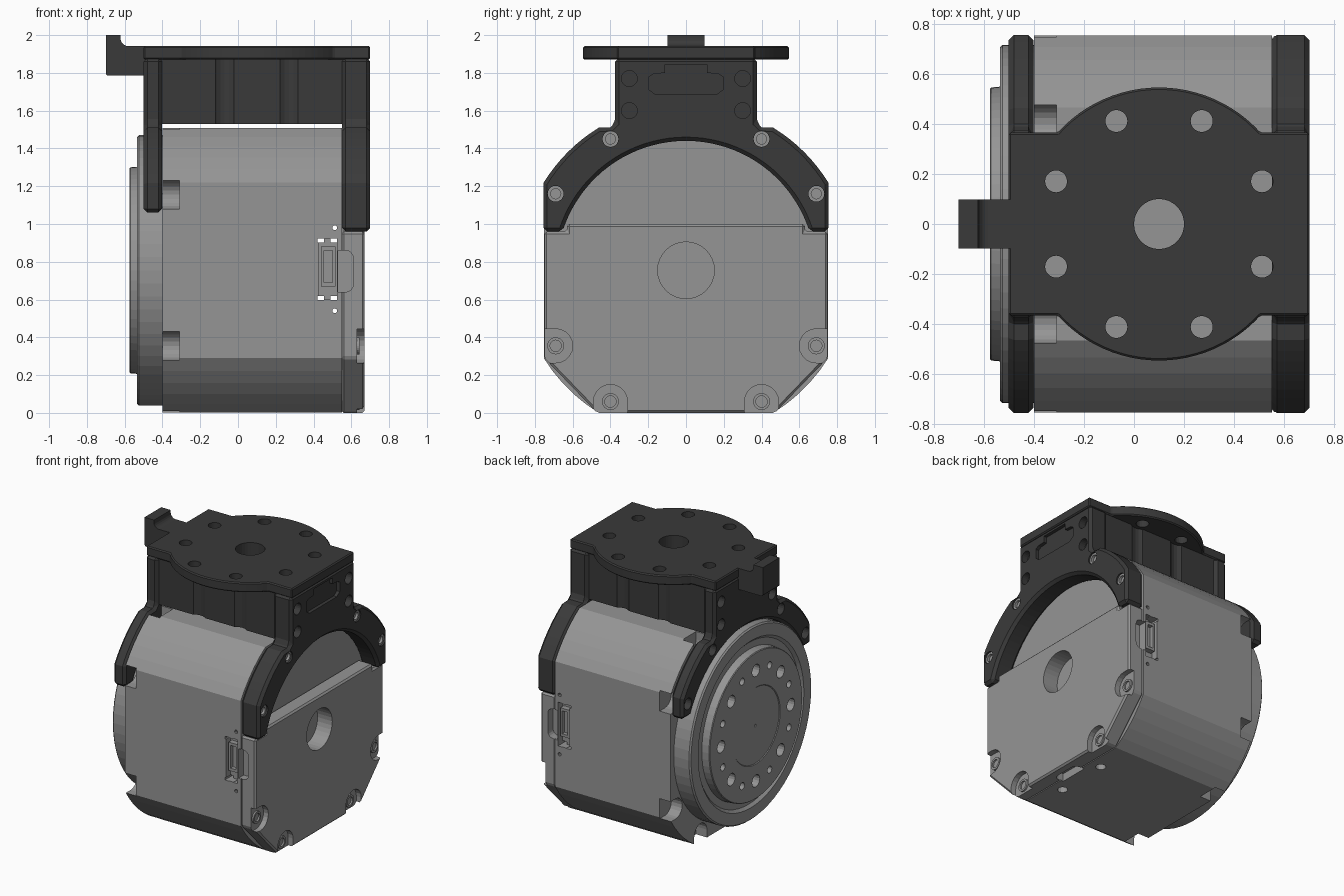
import bpy, bmesh, math
from math import sin, cos, pi, radians, sqrt, asin

if "Cube" in bpy.data.objects:
    bpy.data.objects.remove(bpy.data.objects["Cube"])

CZ = 0.755          # height of the drive axis
R_OUT = 0.885       # radius of the rounded housing corners


def material(name, v):
    m = bpy.data.materials.new(name)
    m.diffuse_color = (v, v, v, 1)
    m.use_nodes = True
    m.node_tree.nodes["Principled BSDF"].inputs["Base Color"].default_value = m.diffuse_color
    return m


GREY = material("aluminium grey", 0.30)
BLACK = material("bracket black", 0.042)


def finish(name, bm, mat):
    bmesh.ops.recalc_face_normals(bm, faces=bm.faces)
    me = bpy.data.meshes.new(name)
    bm.to_mesh(me)
    bm.free()
    ob = bpy.data.objects.new(name, me)
    bpy.context.collection.objects.link(ob)
    if mat:
        me.materials.append(mat)
    return ob


def prism(name, pts, axis, a, b, mat=None):
    """Extrude a 2D outline along an axis from a to b."""
    place = {'x': lambda p, t: (t, p[0], p[1]),
             'y': lambda p, t: (p[0], t, p[1]),
             'z': lambda p, t: (p[0], p[1], t)}[axis]
    bm = bmesh.new()
    lo = [bm.verts.new(place(p, a)) for p in pts]
    hi = [bm.verts.new(place(p, b)) for p in pts]
    bm.faces.new(lo)
    bm.faces.new(hi)
    for i in range(len(pts)):
        j = (i + 1) % len(pts)
        bm.faces.new((lo[i], lo[j], hi[j], hi[i]))
    return finish(name, bm, mat)


def arc(cx, cy, r, a0, a1, n):
    return [(cx + r * cos(radians(a0 + (a1 - a0) * i / n)),
             cy + r * sin(radians(a0 + (a1 - a0) * i / n))) for i in range(n + 1)]


def circle(cx, cy, r, n=24):
    return arc(cx, cy, r, 0, 360, n)[:-1]


def rect(x0, x1, y0, y1):
    return [(x0, y0), (x1, y0), (x1, y1), (x0, y1)]


def mirror(half):
    """Complete a half outline (bottom to top) across the vertical axis."""
    return half + [(-x, y) for x, y in reversed(half)]


def apply(ob, mod):
    bpy.context.view_layer.objects.active = ob
    bpy.ops.object.modifier_apply(modifier=mod.name)


def bevel(ob, w):
    m = ob.modifiers.new("bevel", 'BEVEL')
    m.width, m.segments, m.limit_method, m.angle_limit = w, 1, 'ANGLE', radians(42)
    apply(ob, m)


def cut(ob, pts, axis, a, b):
    c = prism("cutter", pts, axis, a, b)
    c.hide_render = True
    m = ob.modifiers.new("cut", 'BOOLEAN')
    m.operation, m.solver, m.object = 'DIFFERENCE', 'EXACT', c
    apply(ob, m)
    bpy.data.objects.remove(c, do_unlink=True)


def pocket(cx, cz, r, dx, dz):
    """Half-round slot opening outward in direction (dx, dz)."""
    ang = math.degrees(math.atan2(dz, dx))
    pts = arc(cx, cz, r, ang + 90, ang + 270, 10)
    return pts + [(pts[-1][0] + dx * 0.25, pts[-1][1] + dz * 0.25),
                  (pts[0][0] + dx * 0.25, pts[0][1] + dz * 0.25)]


# Motor housing: square with large rounded corners
low = asin(0.465 / R_OUT) * 180 / pi
corner = lambda a0, a1: arc(0, CZ, R_OUT, a0, a1, 5)
half = corner(-(90 - low) - 0.0, -low) + corner(low, 90 - low)
half = [(min(y, 0.753), max(0, min(z, 1.51))) for y, z in half]
housing = prism("motor_housing", mirror(half), 'x', -0.4, 0.55, GREY)

# Rear cover with straight chamfered corners
cover = prism("rear_cover", mirror([(0.47, 0), (0.75, 0.29), (0.75, 0.96), (0.63, 0.96), (0.63, 1.0)]),
              'x', 0.548, 0.67, GREY)
bevel(cover, 0.012)
cut(cover, circle(0, CZ, 0.15, 32), 'x', 0.5, 0.8)

# Screw pockets at the corners of both ends, and screws in the cover
for s in (-1, 1):
    for y, z, dy, dz in ((0.69, 0.355, 1, 0), (0.69, 1.155, 1, 0), (0.4, 0.06, 0, -1), (0.4, 1.45, 0, 1)):
        cut(housing, pocket(s * y, z, 0.075, s * dy, dz), 'x', -0.45, -0.31)
        if z < 0.5:
            cut(cover, pocket(s * y, z, 0.09, s * dy, dz), 'x', 0.63, 0.75)
            screw = prism("cover_screw", circle(s * y, z, 0.045), 'x', 0.6, 0.642, GREY)
            cut(screw, circle(s * y, z, 0.03, 16), 'x', 0.615, 0.7)

# Cable sockets and cable notches on both flanks
for s in (-1, 1):
    notch = [(0.53, 0.64)] + arc(0.57, 0.68, 0.04, -90, 0, 4) + arc(0.57, 0.82, 0.04, 0, 90, 4) + [(0.53, 0.86)]
    for ob in (housing, cover):
        cut(ob, notch, 'y', s * 0.69, s * 0.85)
    cut(housing, rect(0.43, 0.525, 0.6, 0.92), 'y', s * 0.70, s * 0.85)
    plug = prism("cable_socket", rect(0.44, 0.515, 0.67, 0.88), 'y', s * 0.69, s * 0.74, GREY)
    cut(plug, rect(0.455, 0.5, 0.69, 0.86), 'y', s * 0.71, s * 0.8)
for z in (0.598, 0.903):
    for x in (0.42, 0.49):
        cut(housing, rect(x, x + 0.035, z, z + 0.02), 'y', -1, 1)
for z in (0.54, 0.98):
    cut(housing, circle(0.512, z, 0.013, 10), 'y', -1, 1)

# Underside notch and holes
for ob in (housing, cover):
    cut(ob, [(0.53, -0.11)] + arc(0.57, -0.07, 0.04, -90, 0, 4) + arc(0.57, 0.07, 0.04, 0, 90, 4) + [(0.53, 0.11)],
        'z', -0.1, 0.06)
for s in (-1, 1):
    cut(housing, circle(0.46, s * 0.2, 0.035, 16), 'z', -0.1, 0.08)

# Output flange: turned profile spun around the drive axis
profile = [(-0.39, 0), (-0.39, 0.715), (-0.525, 0.715), (-0.535, 0.705), (-0.535, 0.62), (-0.515, 0.60),
           (-0.515, 0.55), (-0.57, 0.545), (-0.575, 0.54), (-0.575, 0.285), (-0.57, 0.28), (-0.57, 0)]
bm = bmesh.new()
vs = [bm.verts.new((x, 0, CZ + r)) for x, r in profile]
es = [bm.edges.new(p) for p in zip(vs, vs[1:])]
bmesh.ops.spin(bm, geom=vs + es, cent=(0, 0, CZ), axis=(1, 0, 0), angle=2 * pi, steps=64)
bmesh.ops.remove_doubles(bm, verts=bm.verts, dist=0.0005)
flange = finish("output_flange", bm, GREY)
for k in range(8):
    for off, r, rad in ((0, 0.045, 0.41), (22.5, 0.026, 0.42)):
        a = radians(45 * k + off)
        cut(flange, circle(rad * sin(a), CZ + rad * cos(a), r, 16), 'x', -0.7, -0.5)
cut(flange, circle(0, CZ, 0.01, 10), 'x', -0.7, -0.55)


# Bracket arches: front and rear yokes around the housing
def yoke(name, x0, x1, ri, zb):
    outer = [(0.755, zb)] + arc(0, CZ, R_OUT, 31.5, 58.5, 8) + [(0.4, 1.512), (0.375, 1.535), (0.375, 1.88)]
    a = math.degrees(asin((zb - CZ) / ri))
    ob = prism(name, mirror(outer) + arc(0, CZ, ri, 180 - a, a, 40), 'x', x0, x1, BLACK)
    bevel(ob, 0.02)
    for s in (-1, 1):
        for y, z, r in ((0.4, 1.45, 0.042), (0.69, 1.16, 0.042), (0.3, 1.77, 0.042), (0.3, 1.6, 0.042)):
            out, inn = (x1, x1 - 0.05) if x1 > 0 else (x0, x0 + 0.05)
            d = 1 if x1 > 0 else -1
            cut(ob, circle(s * y, z, r, 20), 'x', inn, out + d * 0.1)
            if x1 > 0 and y > 0.35:
                screw = prism("bracket_screw", circle(s * y, z, 0.042, 20), 'x', inn - 0.01, out - 0.012, GREY)
                cut(screw, circle(s * y, z, 0.027, 16), 'x', out - 0.03, out + 0.1)
    return ob


rear = yoke("rear_yoke", 0.55, 0.70, 0.685, 0.96)
yoke("front_yoke", -0.50, -0.402, 0.72, 1.06)
# T-shaped slot in the rear yoke
cut(rear, mirror([(0.16, 1.685), (0.195, 1.71), (0.195, 1.78), (0.17, 1.795), (0.11, 1.80), (0.11, 1.845)]),
    'x', 0.675, 0.8)

# Top plate: rectangle merged with a round mounting disc
a = math.degrees(asin(0.365 / 0.545))
plate = prism("mounting_plate", [(-0.5, -0.365)] + arc(0.1, 0, 0.545, 180 + a, 360 - a, 24)
              + [(0.7, -0.365), (0.7, 0.365)] + arc(0.1, 0, 0.545, a, 180 - a, 24) + [(-0.5, 0.365)],
              'z', 1.87, 1.942, BLACK)
bevel(plate, 0.008)
# Web block between the yokes, grooved below the outer plate holes
web = prism("web_block", rect(-0.42, 0.57, -0.355, 0.355), 'z', 1.53, 1.875, BLACK)
for ob in (plate, web):
    cut(ob, circle(0.1, 0, 0.1, 32), 'z', 1.4, 2.1)
for k in range(8):
    t = radians(22.5 + 45 * k)
    x, y = 0.1 + 0.445 * cos(t), 0.445 * sin(t)
    cut(plate, circle(x, y, 0.044, 20), 'z', 1.4, 2.1)
    cut(web, circle(x, y, 0.075 if abs(y) > 0.3 else 0.044, 20), 'z', 1.4, 2.1)

# Locating hook at the front of the plate
hook = prism("locating_hook", [(-0.69, 1.785), (-0.7, 1.795), (-0.7, 2.0), (-0.622, 2.0)]
             + arc(-0.582, 1.982, 0.04, 180, 270, 5) + [(-0.48, 1.942), (-0.48, 1.785)],
             'y', -0.098, 0.098, BLACK)
